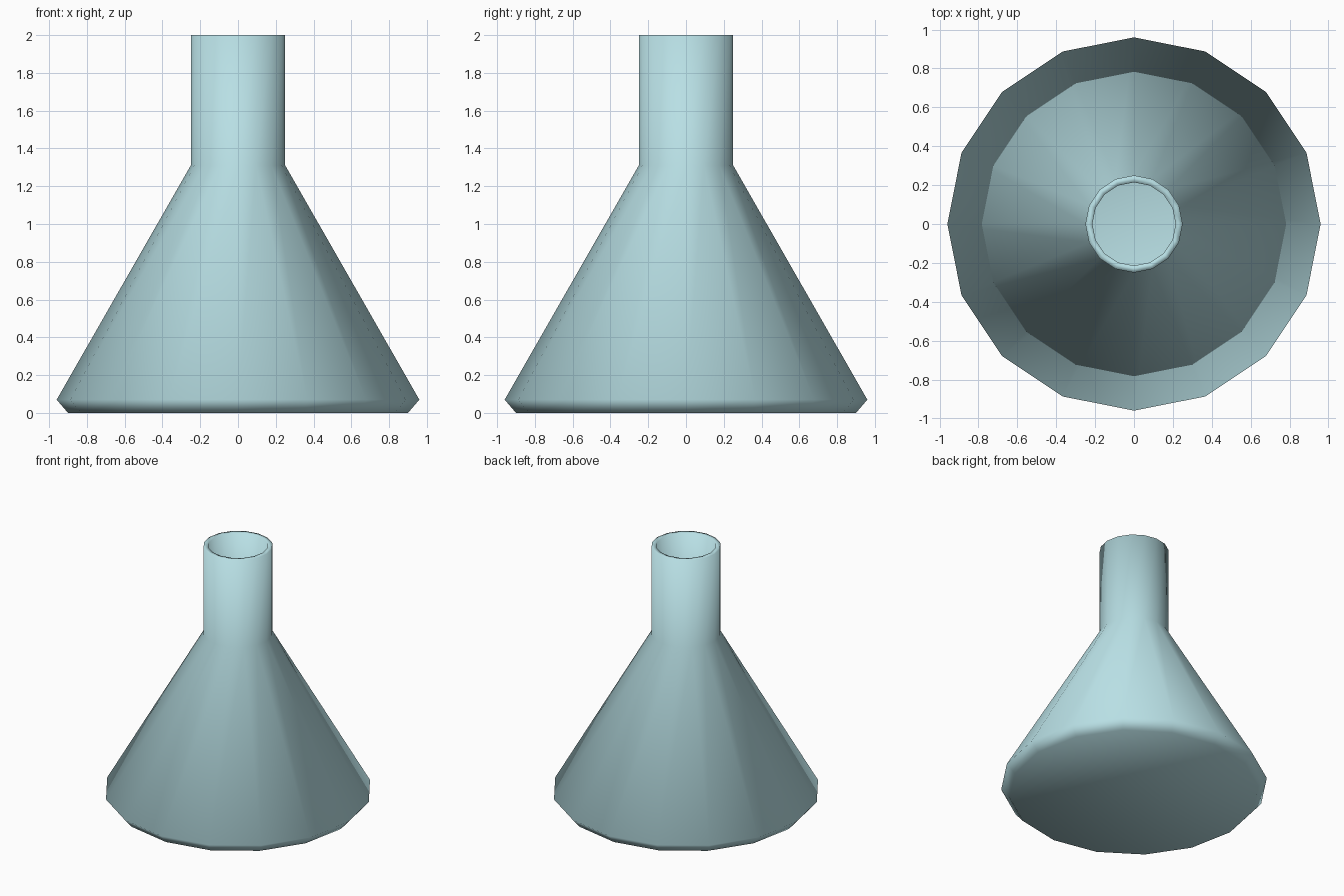
import bpy, bmesh
from math import cos, sin, tau

if "Cube" in bpy.data.objects:
    bpy.data.objects.remove(bpy.data.objects["Cube"])

SIDES = 16
# outer profile (radius, height): base, rim, shoulder, lip
PROFILE = [(0.90, 0.0), (0.96, 0.07), (0.25, 1.31), (0.25, 2.0)]

# flask outer skin: rings of the profile joined by quads, open at the top
bm = bmesh.new()
rings = [[bm.verts.new((r * cos(tau * i / SIDES), r * sin(tau * i / SIDES), z))
          for i in range(SIDES)] for r, z in PROFILE]
for low, high in zip(rings, rings[1:]):
    for i in range(SIDES):
        j = (i + 1) % SIDES
        bm.faces.new((low[i], low[j], high[j], high[i]))
bm.faces.new(rings[0][::-1])
for f in bm.faces:
    f.smooth = True

mesh = bpy.data.meshes.new("flask")
bm.to_mesh(mesh)
bm.free()
flask = bpy.data.objects.new("flask", mesh)
bpy.context.collection.objects.link(flask)

# glass wall thickness, inward
wall = flask.modifiers.new("wall", 'SOLIDIFY')
wall.thickness = 0.035
wall.offset = -1
wall.use_even_offset = True

# pale blue glass
glass = bpy.data.materials.new("pale_glass")
glass.diffuse_color = (0.48, 0.74, 0.78, 1)
glass.use_nodes = True
glass.node_tree.nodes["Principled BSDF"].inputs["Base Color"].default_value = glass.diffuse_color
mesh.materials.append(glass)
